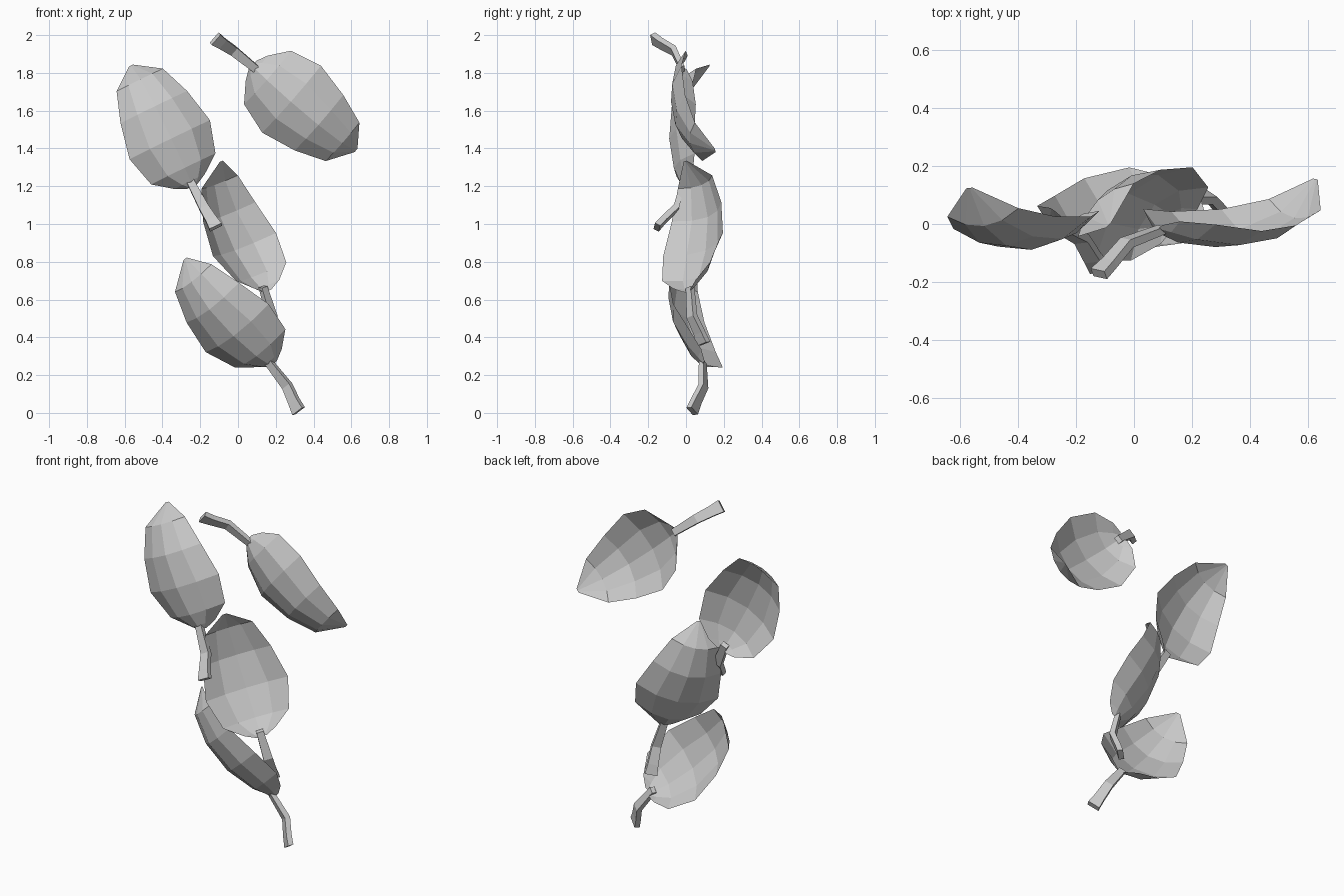
import bpy, bmesh
from mathutils import Vector, Matrix

if "Cube" in bpy.data.objects:
    bpy.data.objects.remove(bpy.data.objects["Cube"])

# leaf rows: distance along midrib, half width, midrib height, edge drop
ROWS = [(0.0, .03, .0, .02), (.03, .09, .02, .06), (.105, .19, .052, .09),
        (.275, .238, .08, .09), (.467, .197, .07, .08),
        (.63, .137, .005, .047), (.72, .012, -.125, .0)]
COLS = [-1, -.52, 0, .52, 1]
# stem rings: distance, height, half width, half depth
STEM = [(-.252, .135, .036, .014), (-.205, .10, .03, .014),
        (-.13, .035, .026, .014), (.03, .0, .02, .012)]


def skin(bm, rings, closed):
    rings = [[bm.verts.new(p) for p in r] for r in rings]
    n = len(rings[0])
    for a, b in zip(rings, rings[1:]):
        for i in range(n if closed else n - 1):
            j = (i + 1) % n
            bm.faces.new((a[i], a[j], b[j], b[i]))
    return rings


def add_part(name, rings, closed, frame):
    bm = bmesh.new()
    rs = skin(bm, rings, closed)
    if closed:
        bm.faces.new(rs[0][::-1])
        bm.faces.new(rs[-1])
    bmesh.ops.recalc_face_normals(bm, faces=bm.faces)
    me = bpy.data.meshes.new(name)
    bm.to_mesh(me)
    bm.free()
    ob = bpy.data.objects.new(name, me)
    bpy.context.collection.objects.link(ob)
    ob.matrix_world = frame


def leaf(name, base, along, bulge):
    # frame: x across the leaf, y along the midrib, z toward the bulging side
    d = Vector(along).normalized()
    n = Vector(bulge)
    n = (n - d * n.dot(d)).normalized()
    w = d.cross(n)
    frame = Matrix.Translation(base) @ Matrix((w, d, n)).transposed().to_4x4()
    # cupped blade
    blade = [[(c * hw, u, h - drop * c * c) for c in COLS] for u, hw, h, drop in ROWS]
    add_part(name + "_blade", blade, False, frame)
    # bent stem
    stem = [[(-a, u - t * .5, h - t), (a, u - t * .5, h - t),
             (a, u + t * .5, h + t), (-a, u + t * .5, h + t)] for u, h, a, t in STEM]
    add_part(name + "_stem", stem, True, frame)


leaf("upper_left_leaf", (-.24, -.015, 1.2), (-.32, .015, .655), (.1, -1, .04))
leaf("upper_right_leaf", (.075, -.02, 1.838), (.53, .05, -.455), (-.08, -1, -.12))
leaf("middle_leaf", (.145, .018, .64), (-.305, .07, .65), (-.6, .75, -.3))
leaf("lower_leaf", (.18, .095, .25), (-.48, -.15, .50), (-.31, -.87, -.36))
